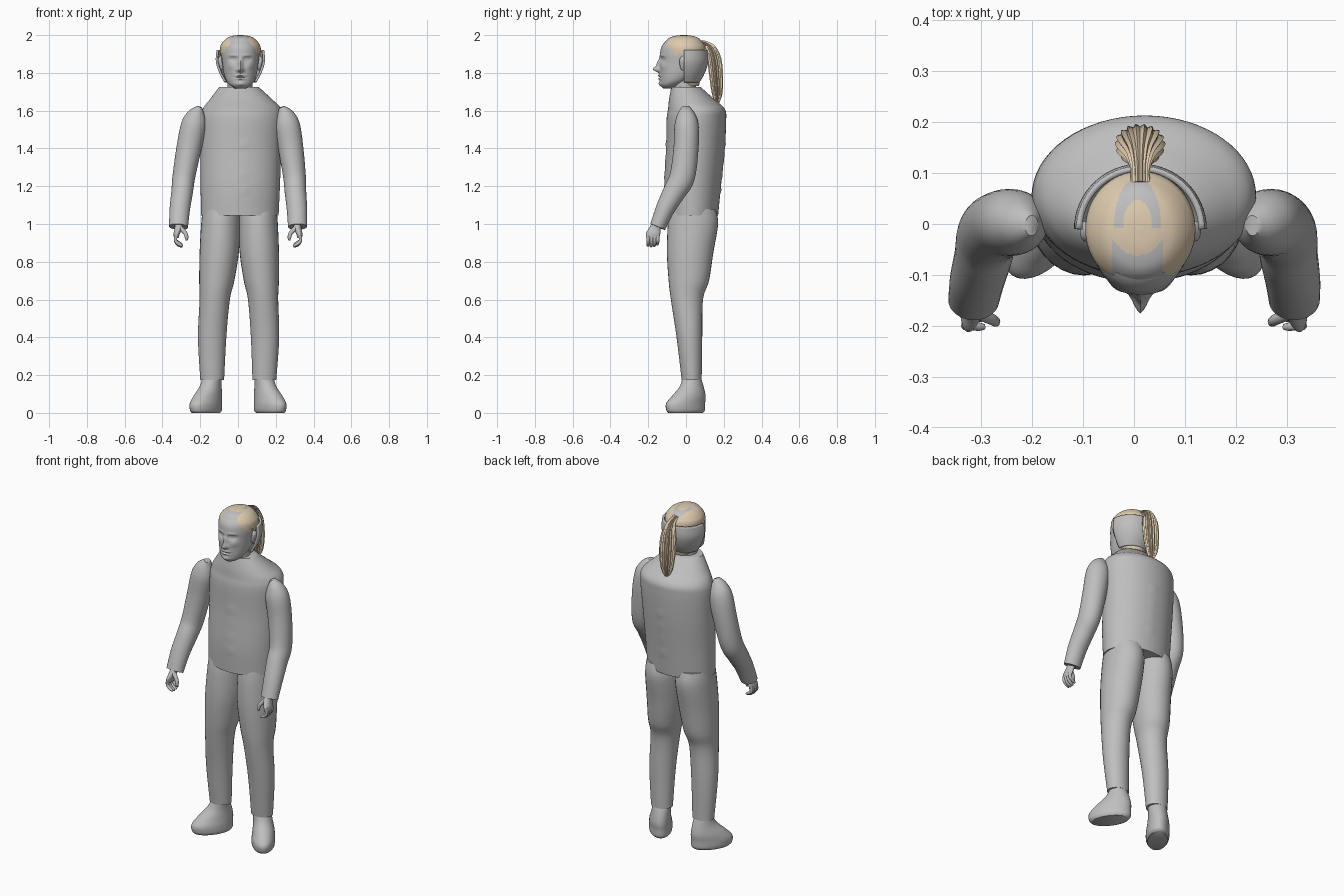
import bpy, bmesh, math
from mathutils import Vector

cube = bpy.data.objects.get("Cube")
if cube:
    bpy.data.objects.remove(cube, do_unlink=True)


def make_material(name, colour):
    mat = bpy.data.materials.new(name)
    mat.use_nodes = True
    mat.diffuse_color = (*colour, 1)
    mat.node_tree.nodes["Principled BSDF"].inputs["Base Color"].default_value = (*colour, 1)
    return mat


GREY = make_material("plain grey", (0.52, 0.52, 0.52))
TAN = make_material("light tan", (0.74, 0.60, 0.43))
MID = 0.0125  # the head sits slightly off centre


def smooth_sections(sections, steps):
    """Catmull-Rom interpolation of (x, y, z, rx, ry) rows."""
    rows = [sections[0], *sections, sections[-1]]
    out = []
    for a, b, c, d in zip(rows, rows[1:], rows[2:], rows[3:]):
        for k in range(steps):
            t = k / steps
            out.append([q + t / 2 * (r - p + t * (2 * p - 5 * q + 4 * r - s
                        + t * (3 * (q - r) + s - p))) for p, q, r, s in zip(a, b, c, d)])
    return out + [list(sections[-1])]


def loft(name, sections, mat=GREY, sides=32, steps=5, follow=False, yaw=0,
         ridge=0, sculpt=None, keep=None, patch=None, angle=50):
    """Skin elliptical rings listed from bottom to top."""
    rows = smooth_sections(sections, steps)
    bm = bmesh.new()
    rings = []
    for i, (x, y, z, rx, ry) in enumerate(rows):
        u, v = Vector((1, 0, 0)), Vector((0, 1, 0))
        if follow:
            low, high = rows[max(i - 1, 0)], rows[min(i + 1, len(rows) - 1)]
            tangent = (Vector(high[:3]) - Vector(low[:3])).normalized()
            u = v.cross(tangent).normalized()
            v = tangent.cross(u)
        ring = []
        for k in range(sides):
            a = 2 * math.pi * k / sides
            r = 1 + ridge * math.cos(a * sides / 4)
            p = u * (math.cos(a) * max(rx, .001) * r) + v * (math.sin(a) * max(ry, .001) * r)
            if yaw:
                c, s = math.cos(yaw), math.sin(yaw)
                p = Vector((p.x * c - p.y * s, p.x * s + p.y * c, p.z))
            p += Vector((x, y, z))
            if sculpt:
                sculpt(p, y)
            ring.append(bm.verts.new(p))
        rings.append(ring)
    for low, high in zip(rings, rings[1:]):
        for k in range(sides):
            n = (k + 1) % sides
            bm.faces.new((low[k], low[n], high[n], high[k]))
    bm.faces.new(rings[-1])
    if not keep:
        bm.faces.new(rings[0][::-1])
    bmesh.ops.recalc_face_normals(bm, faces=bm.faces)
    if keep:
        drop = [f for f in bm.faces if not keep(f.calc_center_median())]
        bmesh.ops.delete(bm, geom=drop, context='FACES')
    if patch:
        for f in bm.faces:
            f.material_index = int(patch(f.calc_center_median()))
    mesh = bpy.data.meshes.new(name)
    bm.to_mesh(mesh)
    bm.free()
    mesh.materials.append(mat)
    if patch:
        mesh.materials.append(GREY)
    obj = bpy.data.objects.new(name, mesh)
    bpy.context.collection.objects.link(obj)
    bpy.ops.object.select_all(action='DESELECT')
    obj.select_set(True)
    bpy.context.view_layer.objects.active = obj
    bpy.ops.object.shade_smooth_by_angle(angle=math.radians(angle))
    return obj


def bump(p, x, z, wide, tall):
    return math.exp(-((p.x - x) / wide) ** 2 - ((p.z - z) / tall) ** 2)


# Torso with a row of soft buttons at front and back
def button_row(p, middle):
    for z in (1.18, 1.26, 1.34, 1.42):
        p.y += math.copysign(0.006, p.y - middle) * bump(p, 0.03, z, 0.015, 0.015)


loft("jacket", [(.01, .03, 1.045, .205, .14), (.012, .035, 1.2, .21, .15),
                (.015, .05, 1.4, .215, .155), (.02, .055, 1.55, .22, .158),
                (.022, .055, 1.61, .208, .15), (.016, .03, 1.66, .165, .12),
                (.005, 0, 1.725, .105, .078)], sides=64, steps=8, sculpt=button_row)
loft("neck", [(.01, -.01, 1.66, .07, .065), (.01, -.01, 1.72, .066, .062),
              (.01, -.01, 1.8, .066, .062)])


# Head, with the features pressed into the front
def face_features(p, middle):
    if p.y > middle:
        return
    for side in (-1, 1):
        eye = MID + side * .036
        p.y += .014 * bump(p, eye, 1.872, .02, .012)
        p.y -= .008 * bump(p, eye, 1.872, .01, .006)
        p.y -= .005 * bump(p, eye, 1.892, .022, .006)
        p.y -= .012 * bump(p, MID + side * .012, 1.815, .009, .009)
        p.y -= .006 * bump(p, MID + side * .05, 1.835, .02, .018)
    p.y -= .03 * bump(p, MID, 1.82, .011, .016)
    p.y -= .016 * bump(p, MID, 1.85, .011, .025)
    p.y -= .009 * bump(p, MID, 1.785, .022, .006)
    p.y -= .008 * bump(p, MID, 1.769, .019, .006)
    p.y += .006 * bump(p, MID, 1.777, .028, .003)
    p.y -= .008 * bump(p, MID, 1.742, .02, .012)


loft("head", [(MID, -.085, 1.718, .03, .035), (MID, -.08, 1.735, .055, .055),
              (MID, -.058, 1.76, .075, .08), (MID, -.035, 1.8, .088, .105),
              (MID, -.025, 1.85, .095, .113), (MID, -.02, 1.9, .1, .117),
              (MID, -.02, 1.94, .095, .109), (MID, -.018, 1.97, .073, .085),
              (MID, -.015, 1.985, .04, .045), (MID, -.015, 1.988, .01, .01)],
     sides=96, steps=9, sculpt=face_features)
for side, name in ((1, "left_ear"), (-1, "right_ear")):
    x = MID + side * .1
    loft(name, [(x, -.015, 1.812, .003, .004), (x, -.018, 1.83, .01, .013),
                (x + side * .008, -.014, 1.87, .011, .02), (x, -.014, 1.893, .003, .004)],
         sides=16)

# Rounded half shell wrapped around the back of the head
shell = loft("back_of_head", [(MID, -.01, 1.75, .085, .082), (MID, -.01, 1.8, .112, .11),
                              (MID, -.01, 1.86, .13, .128), (MID, -.01, 1.922, .126, .124)],
             sides=64, keep=lambda c: c.y > -.01 and c.z < 1.9215)
solid = shell.modifiers.new("thickness", 'SOLIDIFY')
solid.thickness = .012


# Hair cap with bare patches at the crown and the fringe
def above_hairline(c):
    dx = abs(c.x - MID)
    if c.y < -.095:
        return c.z > (1.965 if dx < .05 else 1.935)
    return c.z > (1.9 if c.y < -.02 else 1.88) + .008 * math.sin(c.y * 160)


def bare_patch(c):
    dx = c.x - .007
    fringe = abs(dx) < .05 and c.y < -.062 + 13 * dx * dx
    outer = (dx / .046) ** 2 + (c.y / .09) ** 2 < 1
    inner = (dx / .028) ** 2 + (c.y / .047) ** 2 < 1
    return fringe or (c.y > -.008 and outer and not inner)


loft("hair_cap", [(MID, -.012, 1.87, .104, .114), (MID, -.01, 1.93, .108, .113),
                  (MID, -.012, 1.96, .096, .101), (MID, -.012, 1.985, .07, .078),
                  (MID, -.012, 1.997, .036, .04), (MID, -.012, 2, .003, .003)],
     TAN, sides=128, steps=14, keep=above_hairline, patch=bare_patch)
loft("nape_hair", [(MID, .02, 1.73, .05, .048), (MID, .012, 1.755, .066, .062),
                   (MID, .005, 1.79, .08, .08)], TAN)

# Ponytail with ridged strands
loft("ponytail", [(.012, .165, 1.64, .012, .01), (.012, .165, 1.69, .034, .026),
                  (.012, .16, 1.78, .045, .034), (.012, .15, 1.87, .042, .035),
                  (.012, .133, 1.925, .027, .026), (.012, .108, 1.95, .018, .016),
                  (.012, .08, 1.962, .018, .012)],
     TAN, sides=72, follow=True, ridge=.09)

# Limbs, repeated on both sides
for side, label in ((1, "left"), (-1, "right")):
    def place(sections, drift=lambda z: 0):
        return [(side * x + drift(z), *rest) for x, *rest in sections
                for z in rest[1:2]]

    loft(label + "_sleeve", place([
        (.315, -.15, .985, .05, .042), (.31, -.11, 1.08, .054, .05),
        (.3, -.062, 1.17, .057, .06), (.293, -.02, 1.25, .06, .067),
        (.27, 0, 1.4, .066, .066), (.248, .003, 1.52, .067, .064),
        (.233, 0, 1.58, .048, .047), (.217, -.003, 1.62, .014, .02)],
        lambda z: .025 * max(0, z - 1)), follow=True)
    loft(label + "_trouser_leg", place([
        (.138, .03, .175, .063, .053), (.14, .018, .4, .075, .068),
        (.128, .005, .6, .08, .085), (.118, .015, .7, .093, .107),
        (.106, .022, .85, .104, .123), (.1, .037, 1, .103, .133),
        (.1, .037, 1.08, .095, .12)], lambda z: .008 * z))
    loft(label + "_shoe", place([
        (.17, -.002, 0, .055, .105), (.17, -.002, .015, .063, .117),
        (.17, -.002, .05, .064, .118), (.16, .015, .09, .06, .1),
        (.145, .03, .14, .053, .068), (.138, .03, .19, .052, .046)]),
        yaw=side * math.radians(35))

    # Hand with curled fingers
    loft(label + "_palm", place([
        (.327, -.176, .925, .012, .034), (.324, -.174, .95, .017, .038),
        (.315, -.165, .98, .02, .03), (.312, -.15, 1.01, .024, .026)]), sides=20)
    for name, y, drop in (("index", -.2, .004), ("middle", -.183, 0),
                          ("ring", -.166, .002), ("little", -.15, .01)):
        loft(label + "_" + name + "_finger", place([
            (.293, y - .002, .881 + drop, .004, .005), (.303, y - .002, .884 + drop, .008, .008),
            (.32, y, .894 + drop, .009, .009), (.331, y, .915, .009, .009),
            (.328, y, .945, .009, .009)]), sides=12, steps=3, follow=True)
    loft(label + "_thumb", place([
        (.273, -.193, .913, .004, .004), (.272, -.193, .925, .009, .009),
        (.278, -.188, .95, .011, .011), (.308, -.175, .982, .013, .013)]),
        sides=12, steps=3, follow=True)
